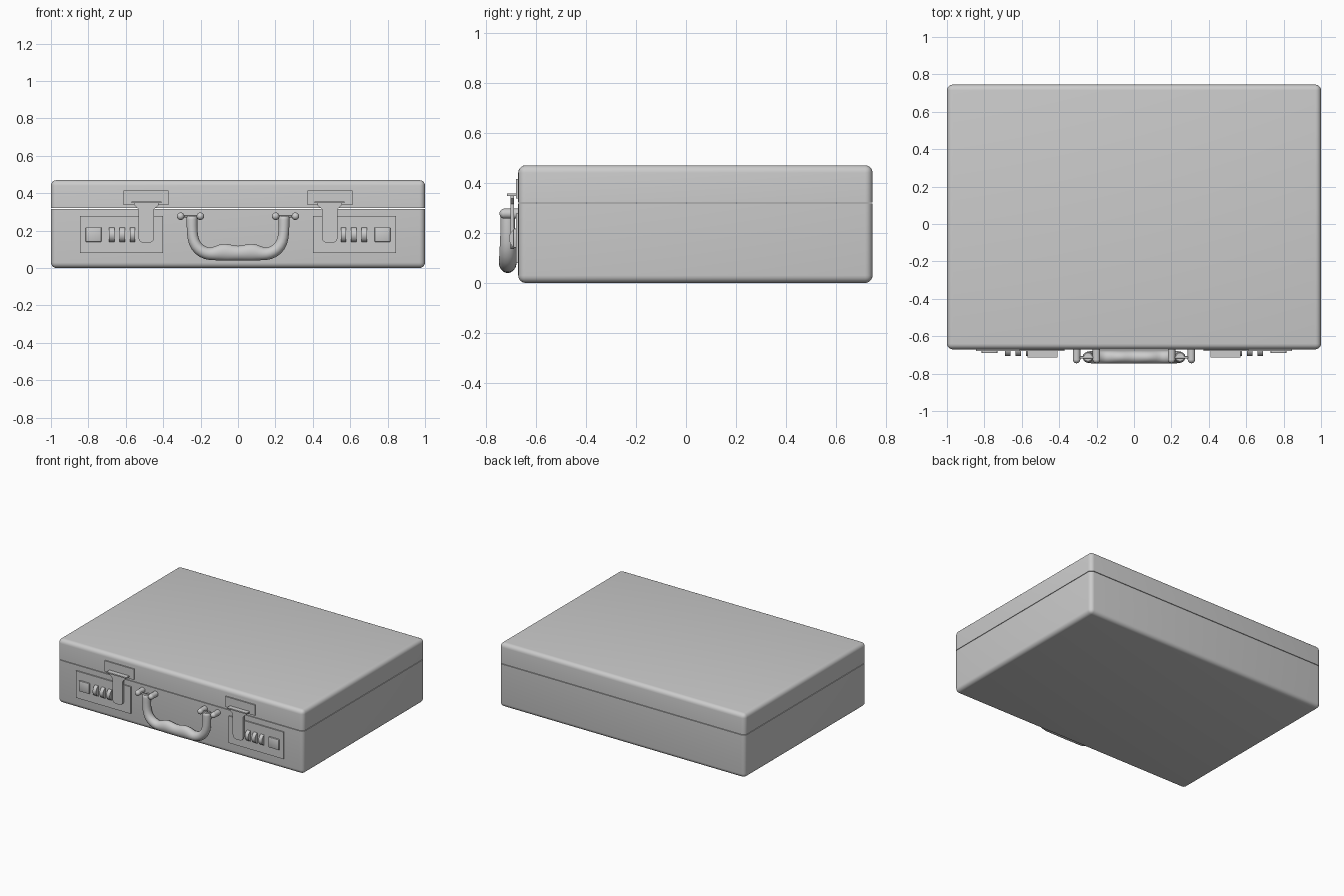
import bpy, bmesh, math
from mathutils import Matrix, Vector

if "Cube" in bpy.data.objects:
    bpy.data.objects.remove(bpy.data.objects["Cube"])

FRONT, BACK = -0.67, 0.745


def finish(name, bm, mirror=False, subsurf=0, smooth=True):
    bmesh.ops.recalc_face_normals(bm, faces=bm.faces[:])
    me = bpy.data.meshes.new(name)
    bm.to_mesh(me)
    bm.free()
    ob = bpy.data.objects.new(name, me)
    bpy.context.collection.objects.link(ob)
    if mirror:
        m = ob.modifiers.new("mirror", 'MIRROR')
        m.use_mirror_merge = False
    if subsurf:
        s = ob.modifiers.new("subsurf", 'SUBSURF')
        s.levels = s.render_levels = subsurf
    if smooth:
        bpy.ops.object.select_all(action='DESELECT')
        ob.select_set(True)
        bpy.context.view_layer.objects.active = ob
        bpy.ops.object.shade_smooth_by_angle(angle=math.radians(40))
    return ob


def add_box(bm, x, y, z):
    mid = [(a + b) / 2 for a, b in (x, y, z)]
    size = [b - a for a, b in (x, y, z)]
    mat = Matrix.Translation(mid) @ Matrix.Diagonal((*size, 1))
    bmesh.ops.create_cube(bm, size=1, matrix=mat)


def box(name, x, y, z, bevel=0.0, mirror=True):
    bm = bmesh.new()
    add_box(bm, x, y, z)
    if bevel:
        bmesh.ops.bevel(bm, geom=bm.edges[:], offset=bevel, segments=2, profile=0.5, affect='EDGES')
    return finish(name, bm, mirror)


def shell(name, z0, z1, seam):
    # half of the case: every edge rounded except those at the seam
    bm = bmesh.new()
    add_box(bm, (-1, 1), (FRONT, BACK), (z0, z1))
    edges = [e for e in bm.edges if not all(abs(v.co.z - seam) < 1e-4 for v in e.verts)]
    bmesh.ops.bevel(bm, geom=edges, offset=0.03, segments=5, profile=0.5, affect='EDGES')
    finish(name, bm)


def add_cyl(bm, center, r, length, axis, segs=20):
    rot = Matrix.Rotation(math.pi / 2, 4, 'Y' if axis == 'X' else 'X')
    bmesh.ops.create_cone(bm, cap_ends=True, segments=segs, radius1=r, radius2=r, depth=length,
                          matrix=Matrix.Translation(center) @ rot)


# Case halves
shell("case_base", 0.0, 0.317, 0.317)
shell("case_lid", 0.321, 0.47, 0.321)

# Lock panels, upper catch plates, release buttons
box("lock_panel", (-0.845, -0.40), (-0.679, FRONT + 0.01), (0.08, 0.278))
box("catch_plate", (-0.612, -0.372), (-0.679, FRONT + 0.01), (0.337, 0.415))
box("release_button", (-0.815, -0.73), (-0.69, FRONT), (0.14, 0.217), 0.004)
box("latch_flange", (-0.57, -0.41), (-0.714, FRONT), (0.348, 0.357))

# Combination dials
bm = bmesh.new()
for x in (-0.675, -0.619, -0.564):
    add_cyl(bm, (x, -0.666, 0.178), 0.041, 0.028, 'X', 28)
finish("combination_dials", bm, True)

# Latch tongue: T-shaped plate with a rounded lower end
cx = -0.49
half = [(0.066, 0.35), (0.066, 0.337), (0.042, 0.315)]
for i in range(6):
    a = i / 5 * math.pi / 2
    half.append((0.014 + 0.028 * math.cos(a), 0.163 - 0.028 * math.sin(a)))
outline = [(cx + x, z) for x, z in half] + [(cx - x, z) for x, z in reversed(half)]
bm = bmesh.new()
face = bm.faces.new([bm.verts.new((x, -0.701, z)) for x, z in outline])
ext = bmesh.ops.extrude_face_region(bm, geom=[face])
bmesh.ops.translate(bm, vec=(0, 0.014, 0), verts=[v for v in ext['geom'] if isinstance(v, bmesh.types.BMVert)])
finish("latch_tongue", bm, True)

# Latch stem behind the tongue
box("latch_stem", (cx - 0.025, cx + 0.025), (-0.69, FRONT), (0.15, 0.19))

# Handle posts with rounded ends, and the hinge pins between them
bm = bmesh.new()
for x in (-0.307, -0.201):
    add_cyl(bm, (x, -0.695, 0.277), 0.02, 0.06, 'Y')
    bmesh.ops.create_uvsphere(bm, u_segments=20, v_segments=12, radius=0.02,
                              matrix=Matrix.Translation((x, -0.725, 0.277)))
finish("handle_posts", bm, True)
bm = bmesh.new()
add_cyl(bm, (-0.254, -0.713, 0.277), 0.006, 0.11, 'X', 12)
finish("handle_pins", bm, True)

# Handle: tube swept along a U path (x, z, in-plane radius), swelling at the grip
half = [(-0.246, 0.28, 0.029), (-0.246, 0.27, 0.029), (-0.246, 0.19, 0.029), (-0.238, 0.14, 0.031),
        (-0.212, 0.099, 0.033), (-0.17, 0.077, 0.034), (-0.135, 0.075, 0.034),
        (-0.10, 0.083, 0.043), (-0.07, 0.086, 0.047), (-0.035, 0.081, 0.042)]
path = half + [(0, 0.079, 0.039)] + [(-x, z, r) for x, z, r in reversed(half)]
bm = bmesh.new()
rings, n = [], 14
for i, (x, z, r) in enumerate(path):
    p, q = path[max(i - 1, 0)], path[min(i + 1, len(path) - 1)]
    t = Vector((q[0] - p[0], 0, q[1] - p[1])).normalized()
    side = Vector((-t.z, 0, t.x))
    depth = 0.029 + 0.006 * min(1, max(0, (0.2 - z) / 0.1))
    ring = []
    for k in range(n):
        a = 2 * math.pi * k / n
        ring.append(bm.verts.new(Vector((x, -0.712, z)) + side * r * 1.02 * math.cos(a)
                                 + Vector((0, depth * 1.02 * math.sin(a), 0))))
    rings.append(ring)
for a, b in zip(rings, rings[1:]):
    for k in range(n):
        bm.faces.new((a[k], a[(k + 1) % n], b[(k + 1) % n], b[k]))
bm.faces.new(rings[0])
bm.faces.new(rings[-1])
finish("handle", bm, False, 1)
